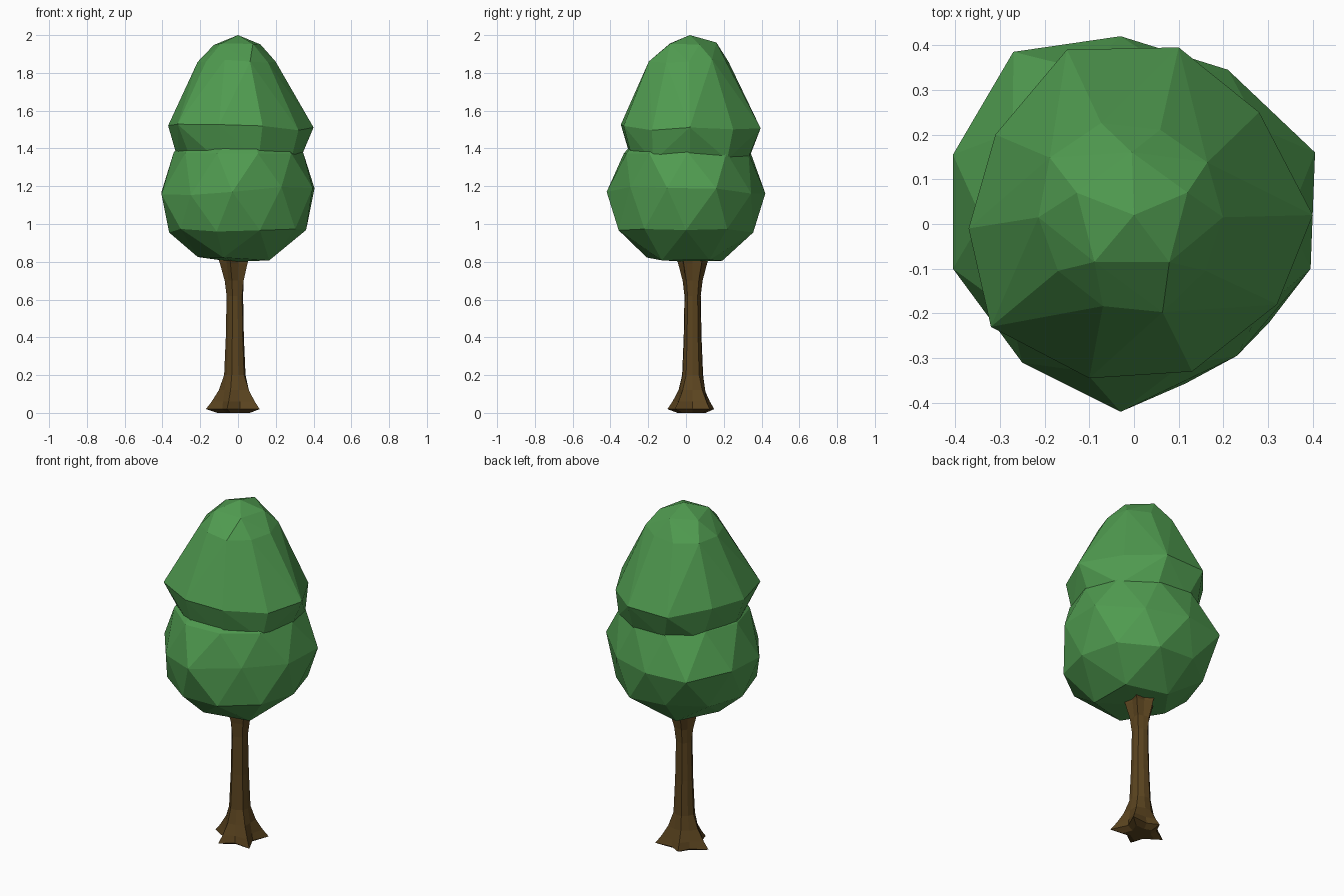
import bpy, bmesh, random
from math import sin, cos, radians

if "Cube" in bpy.data.objects:
    bpy.data.objects.remove(bpy.data.objects["Cube"])

random.seed(4)


def material(name, rgb):
    m = bpy.data.materials.new(name)
    m.diffuse_color = (*rgb, 1)
    m.use_nodes = True
    m.node_tree.nodes["Principled BSDF"].inputs["Base Color"].default_value = m.diffuse_color
    return m


def finish(name, bm, mat):
    bmesh.ops.recalc_face_normals(bm, faces=bm.faces)
    me = bpy.data.meshes.new(name)
    bm.to_mesh(me)
    bm.free()
    me.materials.append(mat)
    ob = bpy.data.objects.new(name, me)
    bpy.context.collection.objects.link(ob)
    return ob


def ring(n, r, z, start, cx, cy, jitter=0.012):
    pts = []
    for i in range(n):
        a = radians(start + 360 * i / n)
        k = r + random.uniform(-jitter, jitter)
        pts.append((cx + k * cos(a), cy + k * sin(a), z + random.uniform(-jitter, jitter)))
    return pts


def canopy(name, points, mat):
    bm = bmesh.new()
    for p in points:
        bm.verts.new(p)
    res = bmesh.ops.convex_hull(bm, input=bm.verts)
    loose = [v for v in bm.verts if not v.link_faces]
    bmesh.ops.delete(bm, geom=loose, context='VERTS')
    return finish(name, bm, mat)


green = material("leaf_green", (0.08, 0.33, 0.08))
brown = material("bark_brown", (0.105, 0.058, 0.014))

# Lower leaf mass: faceted ball around a measured widest ring
belt = [(-.03, .42), (-.27, .385), (-.405, .155), (-.405, -.1), (-.25, -.31),
        (-.03, -.42), (.23, -.295), (.395, -.1), (.405, .16), (.21, .345)]
pts = [(x, y, 1.17 + random.uniform(-.02, .03)) for x, y in belt]
pts += ring(5, .21, .815, 36, -.01, 0) + [(-.01, 0, .80)]
pts += ring(10, .365, .965, 0, 0, 0)
pts += ring(10, .345, 1.38, 0, 0, .01)
pts += ring(5, .20, 1.54, 0, 0, .01) + [(0, .01, 1.6)]
canopy("lower_leaves", pts, green)

# Upper leaf mass: egg shape, widest low down
belt = [(-.15, .39), (.1, .395), (.28, .25), (.4, .02), (.32, -.18),
        (.13, -.33), (-.1, -.345), (-.32, -.23), (-.37, -.01), (-.31, .2)]
pts = [(x, y, 1.51 + random.uniform(-.015, .02)) for x, y in belt]
pts += ring(10, .325, 1.335, 0, .01, .02)
pts += ring(5, .19, 1.24, 36, .01, .02) + [(.01, .02, 1.2)]
pts += ring(10, .215, 1.86, 0, -.005, .015)
pts += ring(5, .135, 1.955, 18, -.005, .03, .008) + [(0, .02, 2.0)]
canopy("upper_leaves", pts, green)

# Trunk: five-lobed section, flaring into root tips and branch stubs
tips = [.155, .14, .16, .155, .12]
rows = [(0, .6, .055), (.02, 1, .085), (.06, .8, .08), (.12, .56, .07), (.2, .40, .055),
        (.4, .34, .046), (.62, .31, .042), (.70, .38, .044), (.79, .55, .055), (.86, .7, .06)]
bm = bmesh.new()
loops = []
for z, k, valley in rows:
    loop = []
    for i in range(10):
        a = radians(180 + 36 * i)
        tip = tips[i // 2] if z < .15 else .146
        r = valley if i % 2 else tip * k
        loop.append(bm.verts.new((-.015 + r * cos(a), .035 + r * sin(a), z)))
    loops.append(loop)
for lo, hi in zip(loops, loops[1:]):
    for i in range(10):
        j = (i + 1) % 10
        bm.faces.new((lo[i], lo[j], hi[j], hi[i]))
bm.faces.new(loops[0])
bm.faces.new(loops[-1])
finish("trunk", bm, brown)
